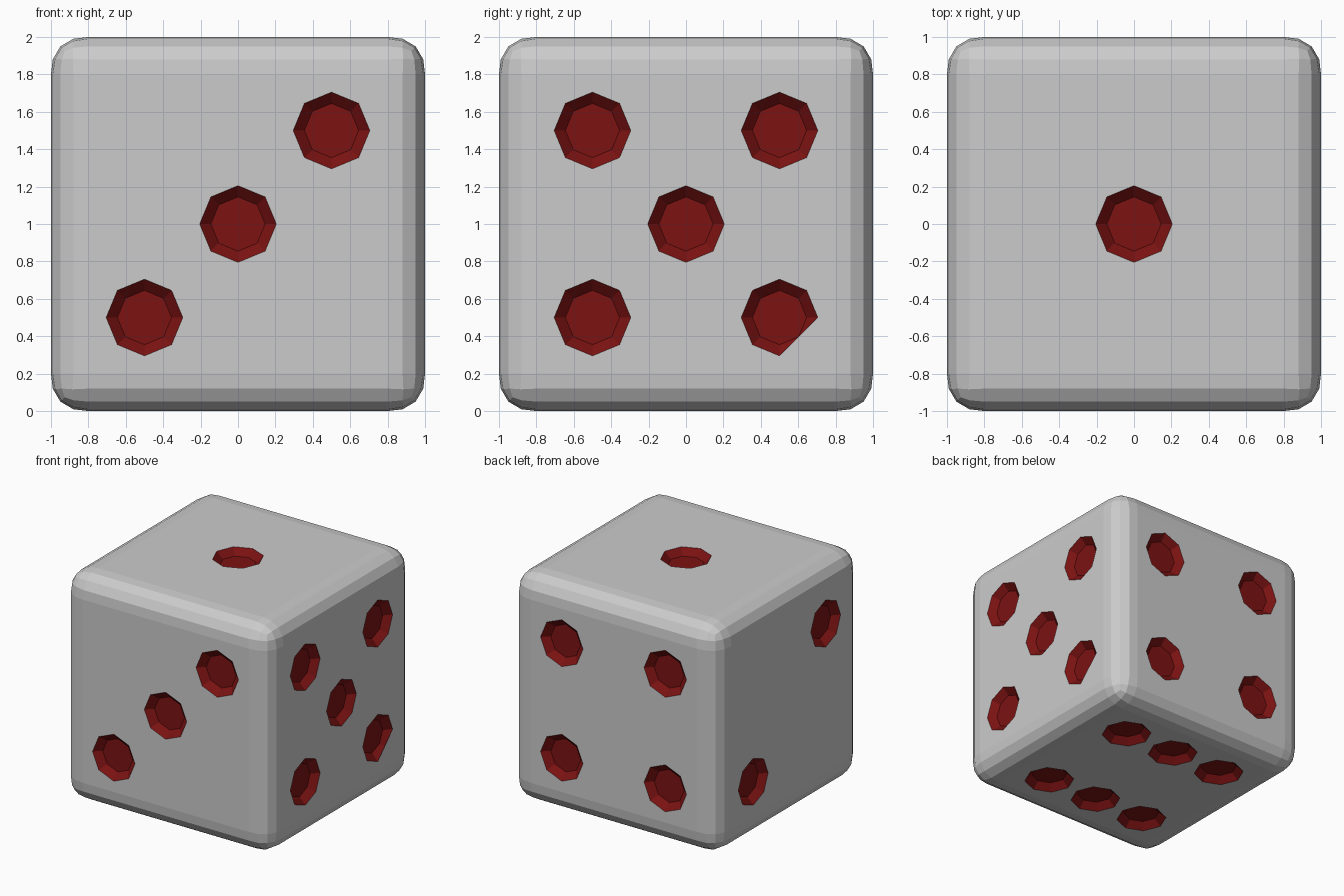
import bpy, bmesh
from mathutils import Matrix, Vector

if "Cube" in bpy.data.objects:
    bpy.data.objects.remove(bpy.data.objects["Cube"])

RIM, FLOOR, DEPTH, OVER = 0.205, 0.145, 0.055, 0.02

red = bpy.data.materials.new("pip_red")
red.diffuse_color = (0.2, 0.006, 0.006, 1)
red.use_nodes = True
red.node_tree.nodes["Principled BSDF"].inputs["Base Color"].default_value = red.diffuse_color


def make_object(name, bm):
    mesh = bpy.data.meshes.new(name)
    bm.to_mesh(mesh)
    bm.free()
    obj = bpy.data.objects.new(name, mesh)
    bpy.context.collection.objects.link(obj)
    return obj


# Rounded cube body
bm = bmesh.new()
bmesh.ops.create_cube(bm, size=2, matrix=Matrix.Translation((0, 0, 1)))
bmesh.ops.bevel(bm, geom=bm.edges[:], offset=0.2, offset_type='OFFSET',
                segments=4, profile=0.56, affect='EDGES')
body = make_object("cube_body", bm)
body.data.materials.append(None)
body.data.materials.append(red)

# Pip layouts, in face coordinates
h = 0.5
diagonal = [(-h, -h), (h, h)]
corners = [(x, y) for x in (-h, h) for y in (-h, h)]
faces = [  # face right direction, face up direction, pip positions
    ((1, 0, 0), (0, 0, 1), diagonal + [(0, 0)]),        # front
    ((0, 1, 0), (0, 0, 1), corners + [(0, 0)]),         # right
    ((-1, 0, 0), (0, 0, 1), corners),                   # back
    ((0, -1, 0), (0, 0, 1), diagonal),                  # left
    ((1, 0, 0), (0, 1, 0), [(0, 0)]),                   # top
    ((1, 0, 0), (0, -1, 0), corners + [(0, -h), (0, h)]),  # bottom
]

# Tapered eight-sided cutters for the pips
bm = bmesh.new()
slope = (RIM - FLOOR) / DEPTH
for right, up, pips in faces:
    u, v = Vector(right), Vector(up)
    n = u.cross(v)
    turn = Matrix((u, v, n)).transposed().to_4x4()
    for a, b in pips:
        centre = Vector((0, 0, 1)) + u * a + v * b + n * (1 + (OVER - DEPTH) / 2)
        bmesh.ops.create_cone(bm, cap_ends=True, segments=8, radius1=FLOOR,
                              radius2=RIM + OVER * slope, depth=DEPTH + OVER,
                              matrix=Matrix.Translation(centre) @ turn)
for f in bm.faces:
    f.material_index = 1
cutter = make_object("pip_cutters", bm)
cutter.data.materials.append(None)
cutter.data.materials.append(red)
cutter.hide_render = True
cutter.hide_viewport = True

cut = body.modifiers.new("pips", 'BOOLEAN')
cut.operation = 'DIFFERENCE'
cut.solver = 'EXACT'
cut.material_mode = 'INDEX'
cut.object = cutter

# Small facet that clips one pip on the right side
bm = bmesh.new()
d = RIM * 0.7071
bm.faces.new([bm.verts.new((1, h + y, 0.5 + z))
              for y, z in ((RIM, 0), (0, -RIM), (d, -d))][::-1])
bm.normal_update()
if bm.faces[:][0].normal.x < 0:
    bmesh.ops.reverse_faces(bm, faces=bm.faces[:])
make_object("pip_facet", bm)
